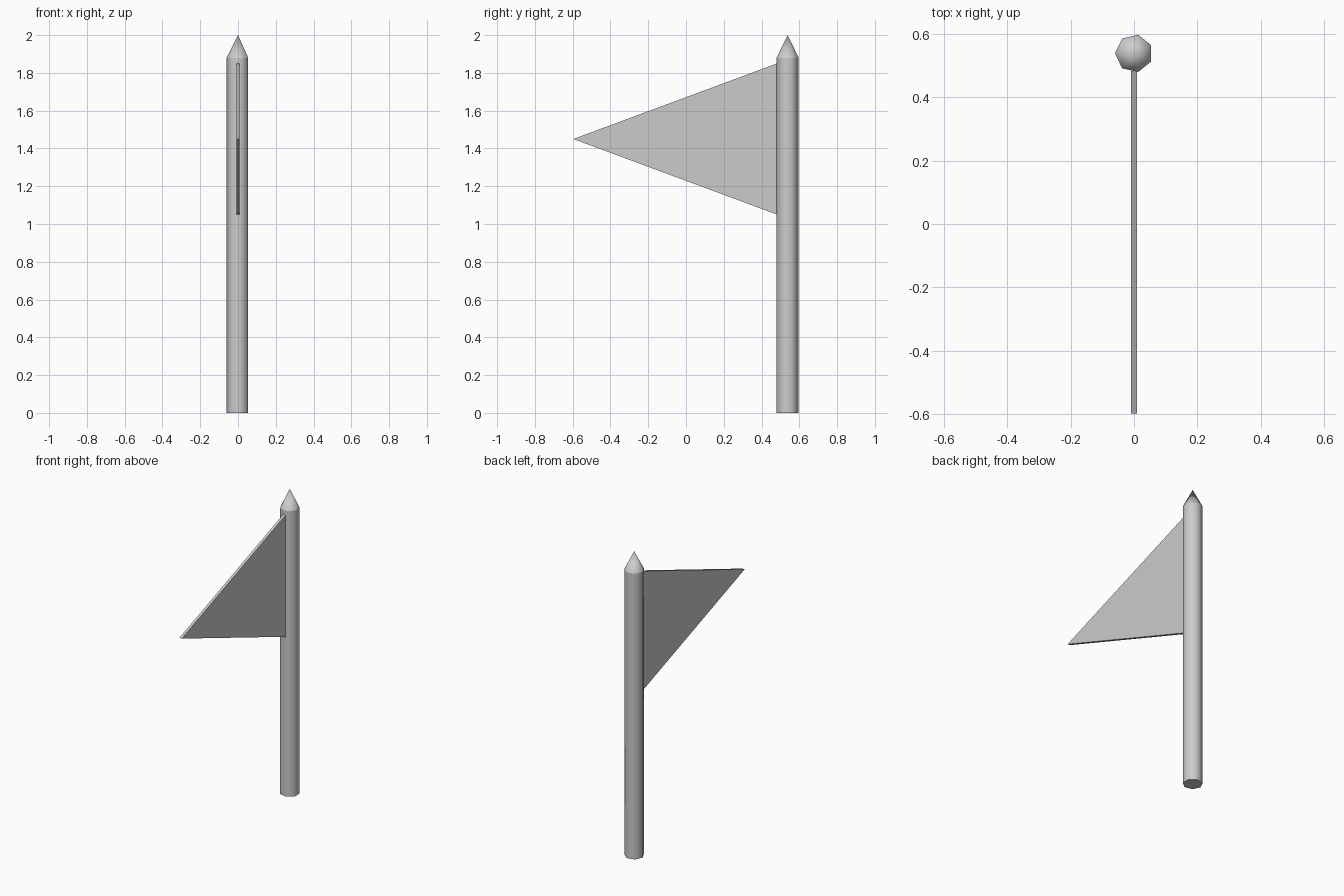
import bpy, bmesh, math

if "Cube" in bpy.data.objects:
    bpy.data.objects.remove(bpy.data.objects["Cube"])

SIDES, R, POLE_Y = 7, 0.06, 0.538


def make_object(name, bm):
    bmesh.ops.recalc_face_normals(bm, faces=bm.faces[:])
    mesh = bpy.data.meshes.new(name)
    bm.to_mesh(mesh)
    bm.free()
    ob = bpy.data.objects.new(name, mesh)
    bpy.context.collection.objects.link(ob)
    return ob


def ring(bm, z):
    # seven-sided section with one flat side towards +x
    angles = [(i + 0.5) * 2 * math.pi / SIDES for i in range(SIDES)]
    return [bm.verts.new((R * math.cos(a), POLE_Y + R * math.sin(a), z)) for a in angles]


def smooth(ob):
    bpy.ops.object.select_all(action='DESELECT')
    ob.select_set(True)
    bpy.context.view_layer.objects.active = ob
    bpy.ops.object.shade_smooth_by_angle(angle=math.radians(55))


# Pole shaft
bm = bmesh.new()
low, high = ring(bm, 0), ring(bm, 1.88)
for i in range(SIDES):
    j = (i + 1) % SIDES
    bm.faces.new((low[i], low[j], high[j], high[i]))
bm.faces.new(low)
bm.faces.new(high)
smooth(make_object("pole", bm))

# Pointed finial
bm = bmesh.new()
base = ring(bm, 1.88)
tip = bm.verts.new((0, POLE_Y, 2.0))
for i in range(SIDES):
    bm.faces.new((base[i], base[(i + 1) % SIDES], tip))
bm.faces.new(base)
smooth(make_object("finial", bm))

# Triangular pennant, a thin slab
bm = bmesh.new()
outline = [(-0.597, 1.45), (0.482, 1.85), (0.482, 1.05)]
face = bm.faces.new([bm.verts.new((-0.009, y, z)) for y, z in outline])
out = bmesh.ops.extrude_face_region(bm, geom=[face])
verts = [g for g in out["geom"] if isinstance(g, bmesh.types.BMVert)]
bmesh.ops.translate(bm, verts=verts, vec=(0.018, 0, 0))
make_object("pennant", bm)
